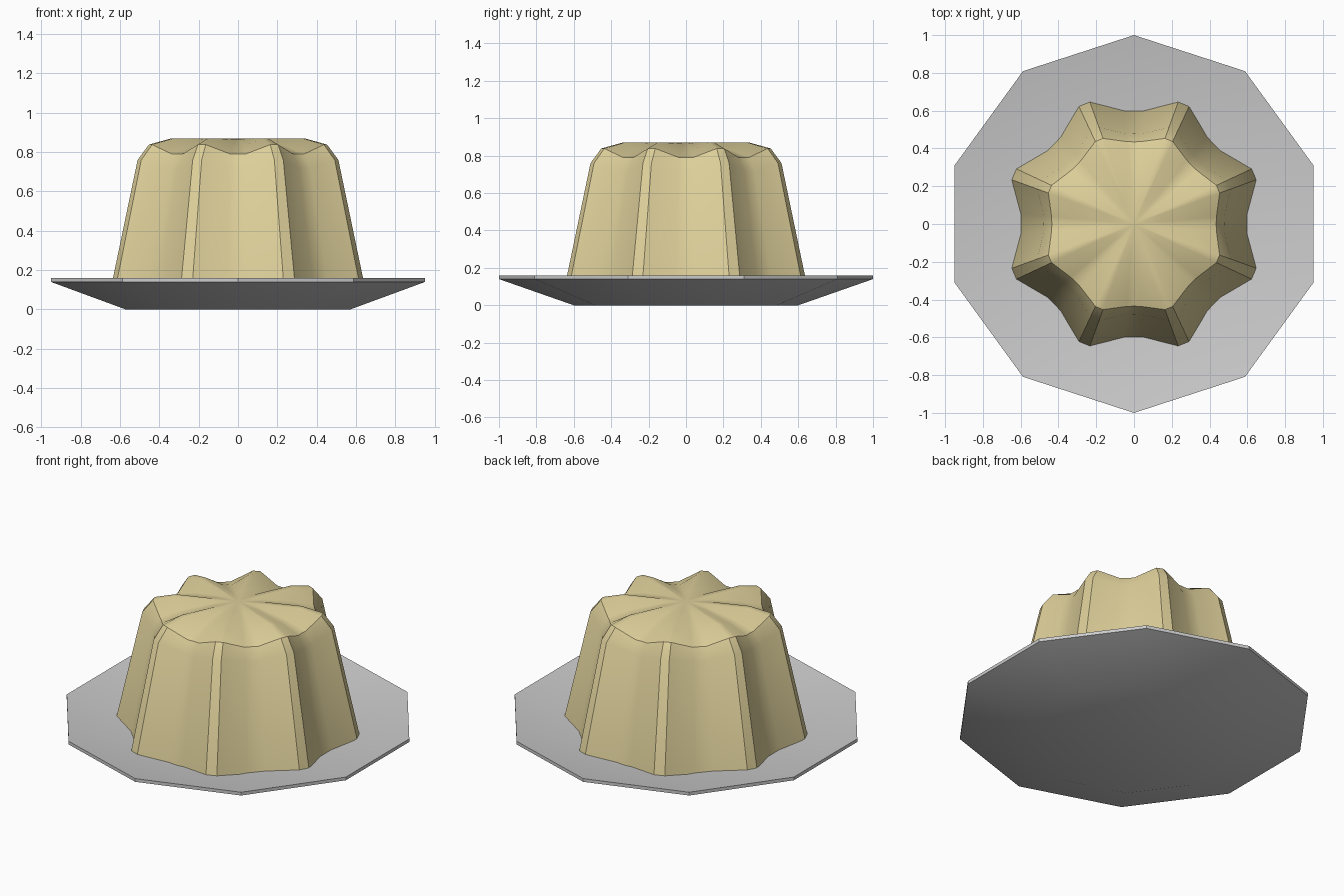
import bpy, bmesh, math

if "Cube" in bpy.data.objects:
    bpy.data.objects.remove(bpy.data.objects["Cube"])


def finish(name, bm, color=None, angle=30):
    bmesh.ops.recalc_face_normals(bm, faces=bm.faces)
    mesh = bpy.data.meshes.new(name)
    bm.to_mesh(mesh)
    bm.free()
    ob = bpy.data.objects.new(name, mesh)
    bpy.context.collection.objects.link(ob)
    if color:
        mat = bpy.data.materials.new(name + "_colour")
        mat.diffuse_color = color
        mat.use_nodes = True
        mat.node_tree.nodes["Principled BSDF"].inputs["Base Color"].default_value = mat.diffuse_color
        mesh.materials.append(mat)
    bpy.ops.object.select_all(action='DESELECT')
    ob.select_set(True)
    bpy.context.view_layer.objects.active = ob
    bpy.ops.object.shade_smooth_by_angle(angle=math.radians(angle))
    return ob


def loft(rings, bottom_z, top_z):
    """Bridge equal rings of points, then fan both ends to a centre point."""
    bm = bmesh.new()
    rows = [[bm.verts.new(p) for p in ring] for ring in rings]
    n = len(rows[0])
    for a, b in zip(rows, rows[1:]):
        for i in range(n):
            j = (i + 1) % n
            bm.faces.new((a[i], a[j], b[j], b[i]))
    for row, z in ((rows[0], bottom_z), (rows[-1], top_z)):
        c = bm.verts.new((0, 0, z))
        for i in range(n):
            bm.faces.new((row[i], row[(i + 1) % n], c))
    return bm


def polar(r, deg, z):
    a = math.radians(deg)
    return (r * math.cos(a), r * math.sin(a), z)


# Ten-sided shallow plate with a thin rim
plate_profile = [(0.6, 0), (1, 0.14), (1, 0.16), (0.6, 0.09)]
finish("plate", loft([[polar(r, 90 + 36 * i, z) for i in range(10)]
                      for r, z in plate_profile], 0, 0.09))

# Fluted pudding: eight narrow ribs with shallow valleys between them
rib = [(0.696, 0.07), (0.543, 0.76), (0.482, 0.838), (0.36, 0.87), (0.14, 0.87)]
valley = [(0.603, 0.07), (0.478, 0.72), (0.435, 0.79), (0.31, 0.83), (0.13, 0.863)]
rings = []
for (rr, rz), (vr, vz) in zip(rib, valley):
    ring = []
    for k in range(8):
        a = 22.5 + 45 * k
        ring += [polar(rr, a - 2.6, rz), polar(rr, a + 2.6, rz),
                 polar(vr + 0.003, a + 17.5, vz), polar(vr, a + 22.5, vz),
                 polar(vr + 0.003, a + 27.5, vz)]
    rings.append(ring)
finish("pudding", loft(rings, 0.07, 0.87), (0.72, 0.62, 0.32, 1), 33)
